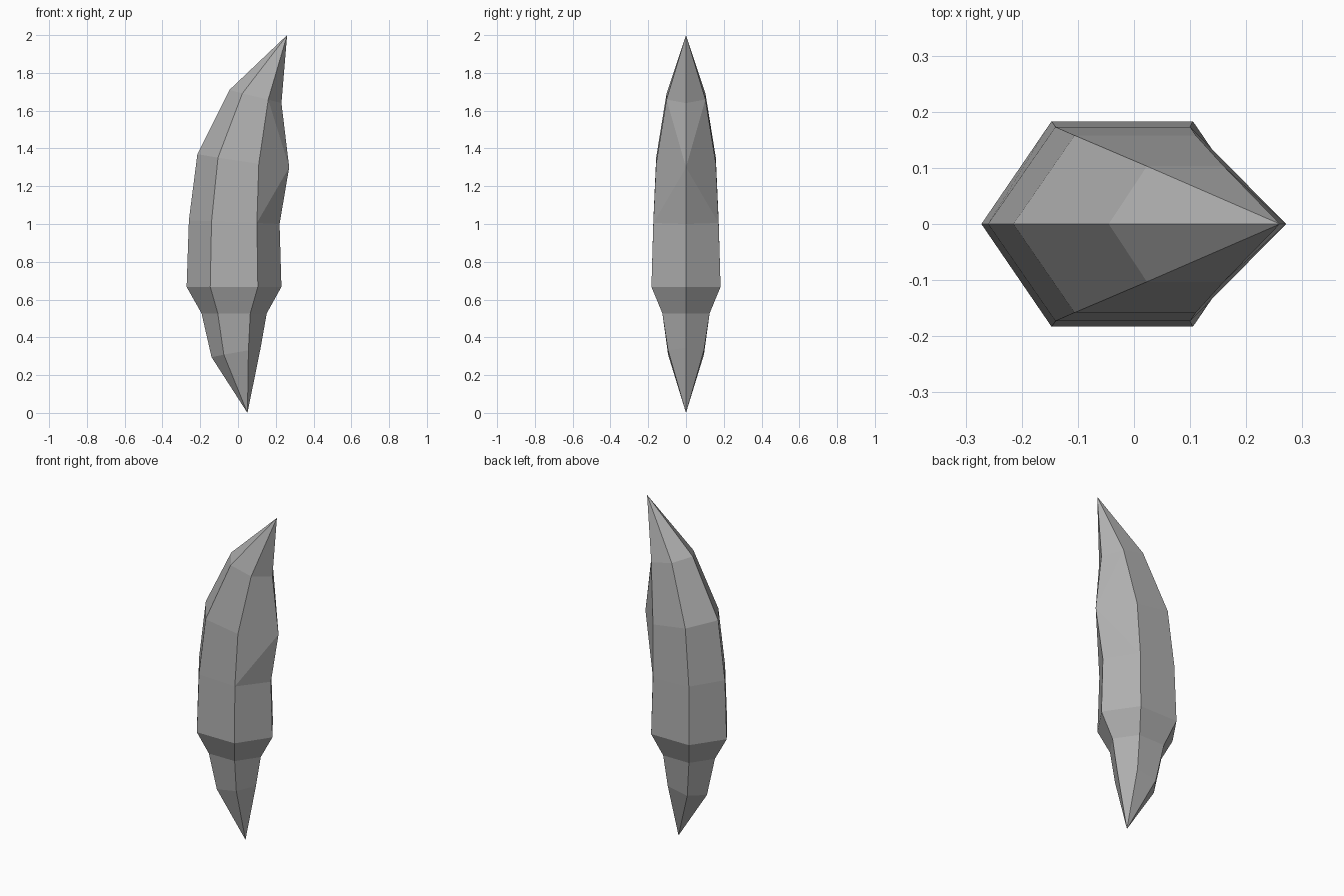
import bpy

if "Cube" in bpy.data.objects:
    bpy.data.objects.remove(bpy.data.objects["Cube"])

# Hexagonal rings, bottom to top:
# x of left ridge, left edge, right edge, right ridge; half depth; z at left and right
rings = [
    (-0.14, -0.075, 0.055, 0.12, 0.095, 0.295, 0.345),
    (-0.193, -0.107, 0.065, 0.152, 0.125, 0.527, 0.527),
    (-0.272, -0.147, 0.105, 0.23, 0.183, 0.667, 0.667),
    (-0.26, -0.14, 0.1, 0.22, 0.173, 1.02, 1.00),
    (-0.215, -0.106, 0.11, 0.271, 0.158, 1.37, 1.30),
    (-0.045, 0.023, 0.16, 0.23, 0.103, 1.71, 1.64),
]

verts, faces = [], []
for xl, xa, xb, xr, d, zl, zr in rings:
    za, zb = zl + (zr - zl) * 0.27, zl + (zr - zl) * 0.73
    verts += [(xl, 0, zl), (xa, -d, za), (xb, -d, zb),
              (xr, 0, zr), (xb, d, zb), (xa, d, za)]

# Side walls; the chipped right ridge is split so its peak links to the side edges
for r in range(len(rings) - 1):
    for i in range(6):
        a, b = r * 6 + i, r * 6 + (i + 1) % 6
        c, e = b + 6, a + 6
        if i in (2, 3) and r >= 3:
            if (i == 2) == (r == 3):
                faces += [(a, b, c), (a, c, e)]
            else:
                faces += [(a, b, e), (b, c, e)]
        else:
            faces.append((a, b, c, e))

# Pointed ends
low, high = len(verts), len(verts) + 1
verts += [(0.05, 0, 0.0), (0.26, 0, 2.0)]
top = (len(rings) - 1) * 6
for i in range(6):
    j = (i + 1) % 6
    faces += [(low, j, i), (top + i, top + j, high)]

mesh = bpy.data.meshes.new("crystal_shard")
mesh.from_pydata(verts, [], faces)
mesh.update()
shard = bpy.data.objects.new("crystal_shard", mesh)
bpy.context.collection.objects.link(shard)

# Dark grey stone
stone = bpy.data.materials.new("dark_grey")
stone.diffuse_color = (0.43, 0.43, 0.43, 1)
stone.use_nodes = True
stone.node_tree.nodes["Principled BSDF"].inputs["Base Color"].default_value = stone.diffuse_color
mesh.materials.append(stone)
